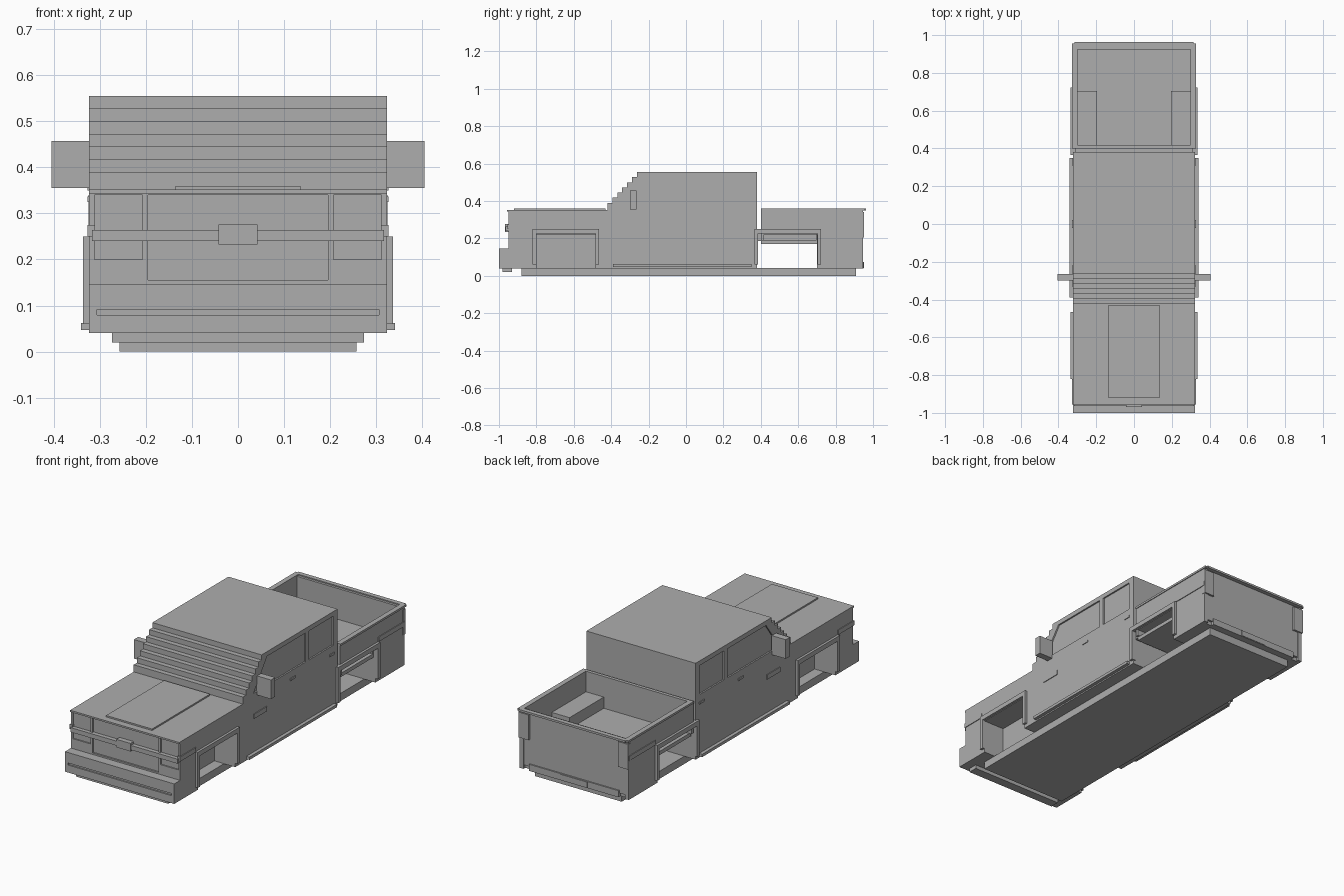
import bpy, bmesh

cube = bpy.data.objects.get("Cube")
if cube:
    bpy.data.objects.remove(cube, do_unlink=True)

grey = bpy.data.materials.new("plain_grey")
grey.use_nodes = True
COLOUR = (0.42, 0.42, 0.42, 1)
grey.diffuse_color = COLOUR
grey.node_tree.nodes["Principled BSDF"].inputs["Base Color"].default_value = COLOUR


def prism(name, outline, x0, x1):
    """Extrude a (y, z) outline along x."""
    bm = bmesh.new()
    face = bm.faces.new([bm.verts.new((x0, y, z)) for y, z in outline])
    new = bmesh.ops.extrude_face_region(bm, geom=[face])["geom"]
    bmesh.ops.translate(bm, vec=(x1 - x0, 0, 0),
                        verts=[v for v in new if isinstance(v, bmesh.types.BMVert)])
    bmesh.ops.recalc_face_normals(bm, faces=bm.faces)
    mesh = bpy.data.meshes.new(name)
    bm.to_mesh(mesh)
    bm.free()
    mesh.materials.append(grey)
    obj = bpy.data.objects.new(name, mesh)
    bpy.context.collection.objects.link(obj)
    return obj


def box(name, x, y, z):
    return prism(name, [(y[0], z[0]), (y[1], z[0]), (y[1], z[1]), (y[0], z[1])], *x)


def wide(name, half, y, z):
    return box(name, (-half, half), y, z)


def pair(name, x, y, z):
    return [box("left_" + name, x, y, z),
            box("right_" + name, (-x[1], -x[0]), y, z)]


def cut(target, cutters):
    for c in cutters:
        c.hide_render = True
        c.hide_viewport = True
        c.display_type = 'WIRE'
        mod = target.modifiers.new(c.name, 'BOOLEAN')
        mod.operation = 'DIFFERENCE'
        mod.solver = 'EXACT'
        mod.object = c


W = 0.323      # half width of the bodywork

# Underbody
wide("underbody", 0.257, (-0.88, 0.91), (0, 0.041))

# Front body with wheel wells, lamp and grille recesses
front = wide("front_body", W, (-0.95, -0.42), (0.04, 0.35))
cut(front, pair("front_well_cutter", (0.2, 0.4), (-0.8, -0.485), (0, 0.222))
    + pair("headlight_cutter", (0.207, 0.312), (-1, -0.943), (0.2, 0.34))
    + [wide("grille_cutter", 0.195, (-1, -0.941), (0.155, 0.34))])
wide("hood_lip", W, (-0.957, -0.42), (0.343, 0.352))
wide("hood_panel", 0.136, (-0.92, -0.43), (0.35, 0.36))

# Front bumper, lip and grille bar
bumper = wide("front_bumper", W, (-1, -0.949), (0.04, 0.147))
cut(bumper, [wide("bumper_groove_cutter", 0.306, (-1.1, -0.992), (0.08, 0.091))])
wide("bumper_lip", 0.273, (-0.98, -0.93), (0.02, 0.041))
wide("grille_bar", 0.317, (-0.964, -0.94), (0.24, 0.264))
wide("grille_bar_centre", 0.042, (-0.968, -0.94), (0.233, 0.276))

# Cab with a stepped windscreen
outline = [(0.38, 0.04), (-0.42, 0.04)]
steps = 7
for i in range(steps):
    y = -0.42 + 0.0263 * i
    bottom = 0.0275 * (i - 1) + 0.39 if i else 0.35
    outline += [(y, bottom), (y, 0.39 + 0.0275 * i)]
outline.append((0.38, 0.555))
cab = prism("cab", outline, -W, W)

# Side windows sunk into the cab
cutters = pair("rear_window_cutter", (0.315, 0.4), (0.14, 0.345), (0.375, 0.53))
for side, x in (("left", 0.315), ("right", -0.4)):
    cutters.append(prism(side + "_front_window_cutter",
                         [(-0.33, 0.375), (0.11, 0.375), (0.11, 0.53), (-0.215, 0.53)],
                         x, x + 0.085))
cut(cab, cutters)

# Mirrors, handles, vents and sills
pair("mirror", (0.32, 0.405), (-0.3, -0.264), (0.355, 0.457))
for name, y, z in (("front_handle", -0.02, 0.325), ("rear_handle", 0.31, 0.325)):
    pair(name, (0.32, 0.327), (y, y + 0.04), (z, z + 0.012))
pair("fender_vent", (0.32, 0.327), (-0.33, -0.22), (0.24, 0.265))
pair("sill", (0.25, 0.341), (-0.39, 0.35), (0.047, 0.062))

# Wheel arch trims
for end, y0, y1 in (("front", -0.82, -0.465), ("rear", 0.365, 0.722)):
    pair(end + "_arch_top", (0.31, 0.336), (y0, y1), (0.225, 0.25))
    pair(end + "_arch_front_leg", (0.31, 0.336), (y0, y0 + 0.02), (0.06, 0.225))
    pair(end + "_arch_back_leg", (0.31, 0.336), (y1 - 0.02, y1), (0.06, 0.225))
pair("front_side_strip", (0.31, 0.327), (-0.955, -0.82), (0.25, 0.275))
pair("rear_side_strip", (0.31, 0.327), (0.722, 0.945), (0.25, 0.275))

# Load bed
wide("bed_floor", 0.31, (0.4, 0.94), (0.17, 0.19))
wide("bed_floor_front", 0.31, (0.375, 0.41), (0.185, 0.23))
wide("bed_front_wall", W, (0.4, 0.416), (0.19, 0.355))
wide("tailgate", 0.31, (0.925, 0.941), (0.06, 0.355))
pair("bed_side_upper", (0.3, W), (0.4, 0.945), (0.222, 0.355))
pair("bed_side_rear", (0.3, W), (0.7, 0.945), (0.04, 0.23))
wide("bed_wheel_bulkhead", 0.31, (0.7, 0.715), (0.04, 0.18))
wide("rear_underfloor", 0.31, (0.7, 0.93), (0.04, 0.06))
pair("wheel_box_top", (0.195, 0.31), (0.405, 0.705), (0.222, 0.25))
pair("wheel_box_inner", (0.195, 0.205), (0.405, 0.705), (0.17, 0.23))
pair("wheel_box_back", (0.2, 0.31), (0.695, 0.705), (0.17, 0.23))

# Bed rim
pair("bed_rim_side", (0.3, 0.327), (0.4, 0.955), (0.35, 0.361))
wide("bed_rim_front", 0.327, (0.4, 0.418), (0.35, 0.361))
wide("bed_rim_back", 0.315, (0.938, 0.963), (0.35, 0.361))

# Tail lamps, rear bumper and plate
pair("tail_lamp", (0.265, 0.325), (0.93, 0.952), (0.205, 0.34))
wide("rear_bumper", 0.265, (0.9, 0.948), (0.04, 0.075))
wide("rear_plate", 0.08, (0.94, 0.951), (0.042, 0.073))
